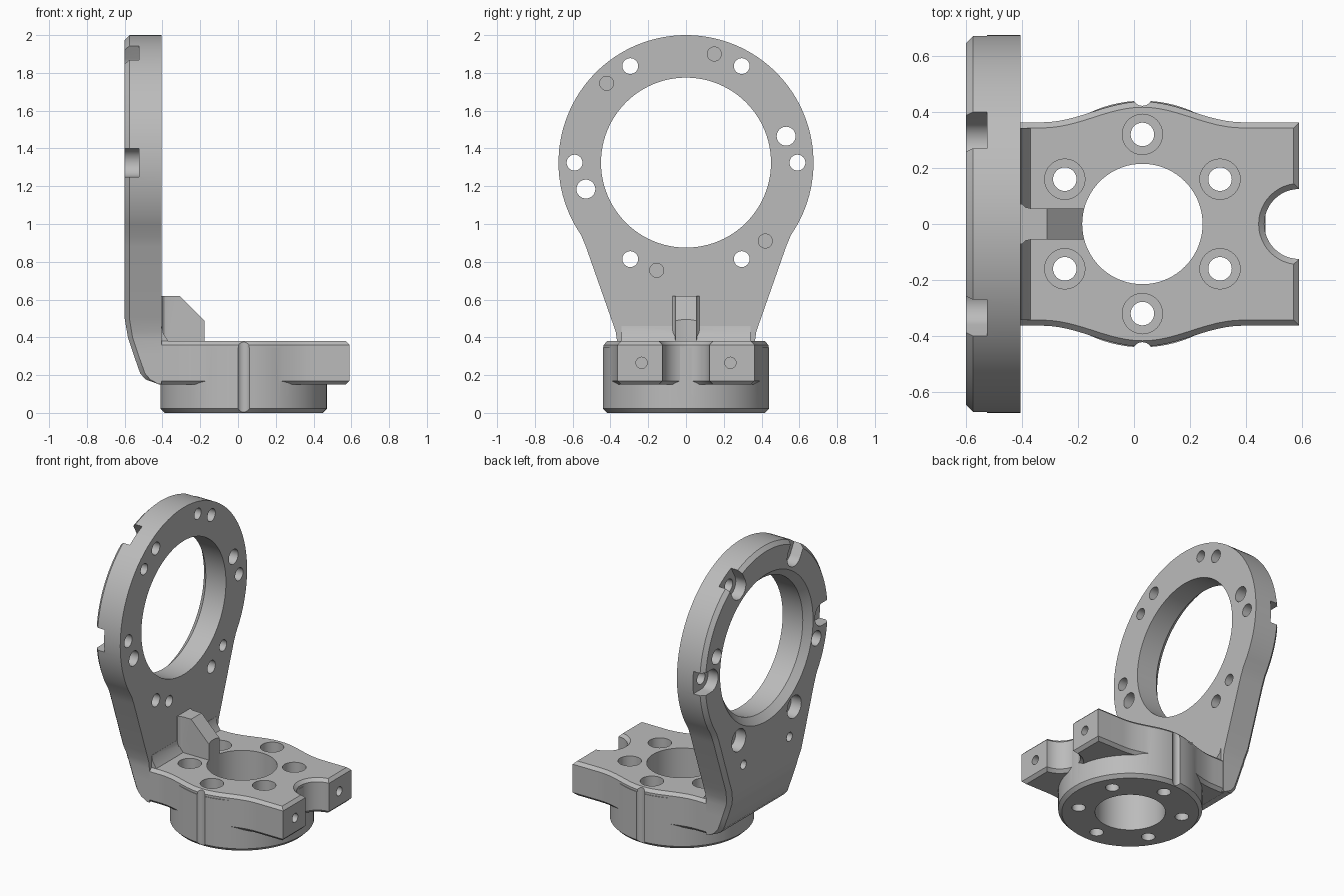
import bpy, bmesh, math
from mathutils import Vector

old = bpy.data.objects.get("Cube")
if old:
    bpy.data.objects.remove(old, do_unlink=True)

grey = bpy.data.materials.new("plain grey")
grey.use_nodes = True
GREY = (0.5, 0.5, 0.5, 1)
grey.diffuse_color = GREY
grey.node_tree.nodes["Principled BSDF"].inputs["Base Color"].default_value = GREY


def arc(cx, cy, r, a0, a1, n):
    return [(cx + r * math.cos(math.radians(a0 + (a1 - a0) * i / n)),
             cy + r * math.sin(math.radians(a0 + (a1 - a0) * i / n))) for i in range(n + 1)]


def circle(cx, cy, r, n=48):
    return arc(cx, cy, r, 0, 360, n)[:-1]


def inset(pts, d):
    """Move a counter-clockwise outline inward by d with mitred corners."""
    out = []
    for i, p in enumerate(pts):
        p = Vector(p)
        e0 = (p - Vector(pts[i - 1])).normalized()
        e1 = (Vector(pts[(i + 1) % len(pts)]) - p).normalized()
        n0, n1 = Vector((-e0.y, e0.x)), Vector((-e1.y, e1.x))
        out.append(p + (n0 + n1) * d / (1 + n0.dot(n1)))
    return out


def prism_mesh(pts, layers, axis="z"):
    """Stack an outline along an axis; each layer is (height, inset)."""
    bm = bmesh.new()
    rings = []
    for w, d in layers:
        ring = inset(pts, d)
        rings.append([bm.verts.new((u, v, w) if axis == "z" else (w, u, v)) for u, v in ring])
    n = len(pts)
    for a, b in zip(rings, rings[1:]):
        for i in range(n):
            j = (i + 1) % n
            bm.faces.new((a[i], a[j], b[j], b[i]))
    bm.faces.new(rings[0])
    bm.faces.new(rings[-1])
    bmesh.ops.recalc_face_normals(bm, faces=bm.faces)
    return bm


def make(name, bm):
    mesh = bpy.data.meshes.new(name)
    bmesh.ops.recalc_face_normals(bm, faces=bm.faces)
    bm.to_mesh(mesh)
    bm.free()
    mesh.materials.append(grey)
    ob = bpy.data.objects.new(name, mesh)
    bpy.context.scene.collection.objects.link(ob)
    return ob


def combine(target, tool, operation):
    tool.hide_render = True
    mod = target.modifiers.new("combine", "BOOLEAN")
    mod.operation, mod.solver, mod.object = operation, "EXACT", tool
    bpy.context.view_layer.objects.active = target
    bpy.ops.object.modifier_apply(modifier=mod.name)
    bpy.data.objects.remove(tool, do_unlink=True)


def cut(pts, layers, axis="z"):
    flat = [(l, 0) if not isinstance(l, tuple) else l for l in layers]
    combine(bracket, make("cutter", prism_mesh(pts, flat, axis)), "DIFFERENCE")


# Upright ring plate with chamfered back edge
RING_Z = 1.325
side = [(0.365, 0.152), (0.365, 0.38), (0.372, 0.43), (0.53, 0.88), (0.555, 0.94)]
outline = side + arc(0, RING_Z, 0.675, -29, 209, 84) + [(-y, z) for y, z in reversed(side)]
bm = prism_mesh(outline, [(-0.6, 0.025), (-0.575, 0), (-0.405, 0)], "x")

# Bend of the plate's foot towards the base
bend = [(0.5, 0), (0.4, 0.017), (0.3, 0.05), (0.21, 0.082), (0.177, 0.11), (0.152, 0.155)]
for z, _ in bend[:-1]:
    bmesh.ops.bisect_plane(bm, geom=bm.verts[:] + bm.edges[:] + bm.faces[:],
                           plane_co=(0, 0, z), plane_no=(0, 0, 1))
for v in bm.verts:
    if v.co.x < -0.5:
        for (z1, s1), (z0, s0) in zip(bend, bend[1:]):
            if z0 - 1e-5 <= v.co.z <= z1:
                v.co.x += s0 + (s1 - s0) * (v.co.z - z0) / (z1 - z0)
                break
bracket = make("angle_bracket", bm)

# Base plate: waisted sides, forked end
HUB_X = 0.03
edge = [(-0.44, 0.363)]
for i in range(25):
    d = -0.36 + 0.03 * i
    edge.append((HUB_X + d, 0.363 + 0.037 * (1 + math.cos(math.pi * d / 0.36))))
edge.append((0.59, 0.363))
fork = arc(0.59, 0, 0.125, 270, 90, 24)
base = [(x, -y) for x, y in edge] + fork + edge[::-1]
base_plate = make("base_plate", prism_mesh(base, [(0.15, 0.02), (0.17, 0), (0.36, 0), (0.38, 0.02)]))
combine(bracket, base_plate, "UNION")

# Round hub below the base
hub = make("hub", prism_mesh(circle(HUB_X, 0, 0.44, 96), [(0, 0.022), (0.022, 0), (0.345, 0)]))
combine(bracket, hub, "UNION")

# Sloped fillet between plate and base
bm = bmesh.new()
section = [(-0.42, 0.35), (-0.37, 0.35), (-0.37, 0.381), (-0.395, 0.42), (-0.404, 0.46), (-0.42, 0.46)]
loops = [[bm.verts.new((x, y, z)) for x, z in section] for y in (-0.342, 0.342)]
for i in range(len(section)):
    bm.faces.new((loops[0][i - 1], loops[0][i], loops[1][i], loops[1][i - 1]))
bm.faces.new(loops[0])
bm.faces.new(loops[1])
combine(bracket, make("corner_fillet", bm), "UNION")

# Stiffening rib with a sloped top
half = [(-0.43, 0.072), (-0.4, 0.072), (-0.388, 0.06), (-0.37, 0.056), (-0.17, 0.056)]
bm = prism_mesh([(x, -y) for x, y in half] + half[::-1], [(0.34, 0), (0.62, 0)])
bmesh.ops.bisect_plane(bm, geom=bm.verts[:] + bm.edges[:] + bm.faces[:],
                       plane_co=(-0.31, 0, 0.62), plane_no=(1, 0, 1), clear_outer=True)
bmesh.ops.holes_fill(bm, edges=[e for e in bm.edges if e.is_boundary])
combine(bracket, make("rib", bm), "UNION")

# Central bore, counterbored bolt holes and side grooves of the base
cut(circle(HUB_X, 0, 0.215, 72), [-0.1, 0.7])
for k in range(6):
    a = math.radians(30 + 60 * k)
    x, y = HUB_X + 0.32 * math.cos(a), 0.32 * math.sin(a)
    cut(circle(x, y, 0.042, 32), [-0.1, 0.5])
    cut(circle(x, y, 0.072, 32), [0.22, 0.5])
for s in (-1, 1):
    cut(circle(HUB_X, s * 0.457, 0.035, 32), [-0.1, 0.5])
    # Threaded holes in the fork ends and the back of the plate
    cut(circle(s * 0.235, 0.265, 0.03, 24), [0.48, 0.7], "x")
    cut(circle(s * 0.245, 0.63, 0.03, 24), [-0.7, -0.5], "x")
    # Larger plain holes in the ring
    cut(circle(s * 0.53, RING_Z + s * 0.14, 0.05, 32), [-0.7, -0.3], "x")

# Ring bore, flared at the back
cut(circle(0, RING_Z, 0.45, 96), [(-0.7, -0.045), (-0.6, -0.045), (-0.555, 0), (-0.3, 0)], "x")

# Ring bolt holes; the upper four open to the rim through slots
for k in range(6):
    deg = 60 * k
    a = math.radians(deg)
    y, z = 0.59 * math.cos(a), RING_Z + 0.59 * math.sin(a)
    cut(circle(y, z, 0.042, 32), [-0.7, -0.3], "x")
    if k < 4:
        slot = arc(y, z, 0.075, deg + 90, deg + 270, 20)
        out = Vector((math.cos(a), math.sin(a))) * 0.2
        slot += [Vector(slot[-1]) + out, Vector(slot[0]) + out]
    else:
        slot = circle(y, z, 0.075, 32)
    cut(slot, [-0.7, -0.525], "x")

# Blind dowel holes in the ring's front face
for y, z in [(0.15, 1.9), (-0.42, 1.745), (0.42, 0.91), (-0.155, 0.755)]:
    cut(circle(y, z, 0.037, 32), [-0.5, -0.3], "x")

# Smooth curved walls, keep machined edges sharp
bpy.ops.object.select_all(action="DESELECT")
bracket.select_set(True)
bpy.context.view_layer.objects.active = bracket
bpy.ops.object.shade_smooth_by_angle(angle=math.radians(25))
